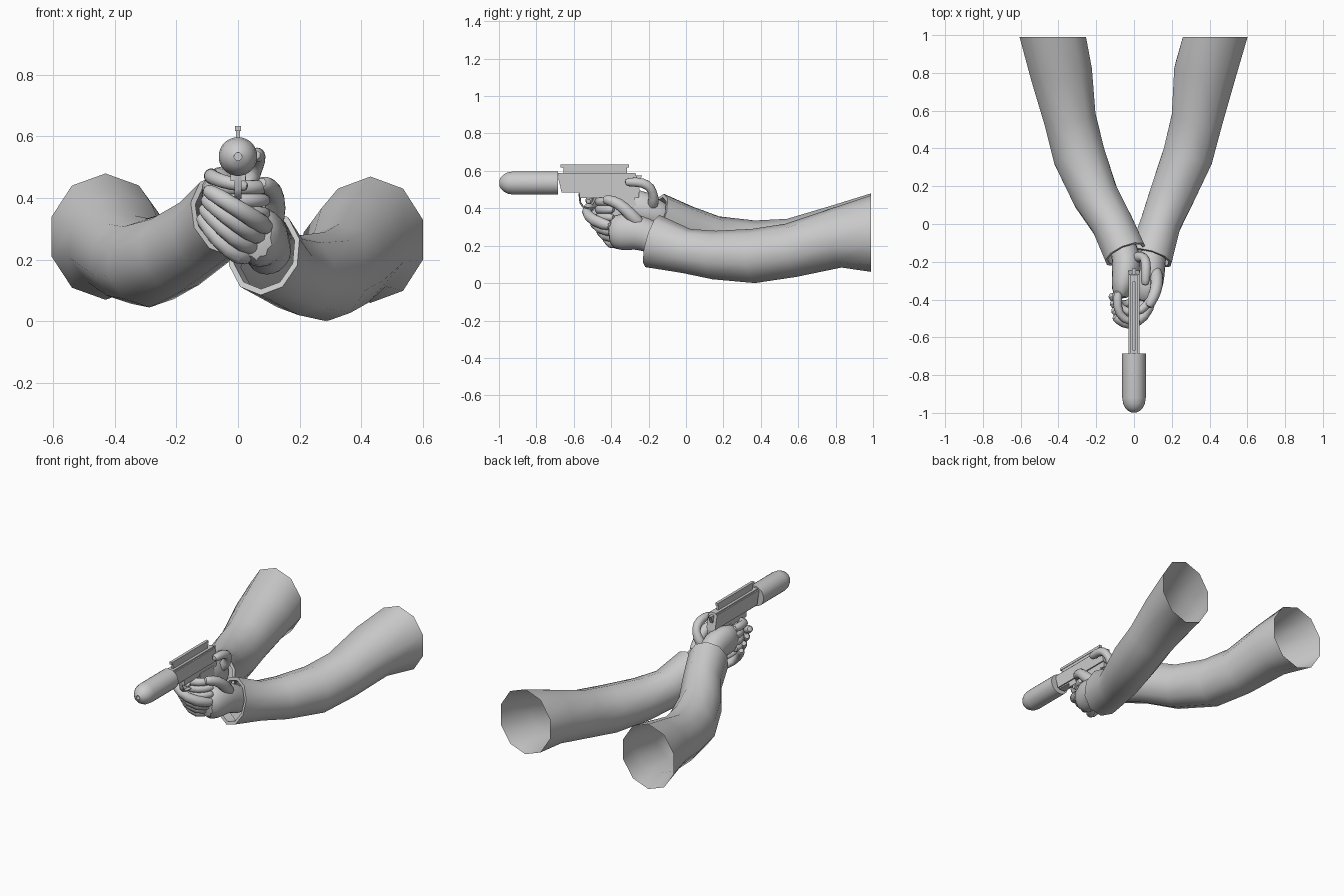
import bpy, bmesh, math
from mathutils import Vector

if "Cube" in bpy.data.objects:
    bpy.data.objects.remove(bpy.data.objects["Cube"])

grey = bpy.data.materials.new("plain_grey")
grey.use_nodes = True
grey.diffuse_color = (0.6, 0.6, 0.6, 1)
grey.node_tree.nodes["Principled BSDF"].inputs["Base Color"].default_value = (0.6, 0.6, 0.6, 1)


def finish(name, bm, angle=40, subdivide=0):
    bmesh.ops.recalc_face_normals(bm, faces=bm.faces)
    mesh = bpy.data.meshes.new(name)
    bm.to_mesh(mesh)
    bm.free()
    mesh.materials.append(grey)
    obj = bpy.data.objects.new(name, mesh)
    bpy.context.collection.objects.link(obj)
    if subdivide:
        obj.modifiers.new("round", "SUBSURF").levels = subdivide
        obj.modifiers["round"].render_levels = subdivide
    bpy.ops.object.select_all(action="DESELECT")
    obj.select_set(True)
    bpy.context.view_layer.objects.active = obj
    bpy.ops.object.shade_smooth_by_angle(angle=math.radians(angle))
    return obj


def tube(bm, rings, sides, start=None, caps=True):
    """Loft ellipses (x, y, z, half width, half height) along their centres."""
    centres = [Vector(r[:3]) for r in rings]
    loops, last = [], start
    for i, ring in enumerate(rings):
        d = centres[min(i + 1, len(rings) - 1)] - centres[max(i - 1, 0)]
        if i == 0 and start:
            d = start
        if d.length < 1e-5:
            d = last
        if last and d.dot(last) < 0:
            d = -d
        d = d.normalized()
        last = d
        side = d.cross(Vector((0, 0, 1)))
        side = side.normalized() if side.length > 0.05 else Vector((1, 0, 0))
        up = side.cross(d)
        loop = []
        for k in range(sides):
            a = math.tau * (k + 0.5) / sides
            loop.append(bm.verts.new(centres[i] + side * math.cos(a) * ring[3] + up * math.sin(a) * ring[-1]))
        loops.append(loop)
    for a, b in zip(loops, loops[1:]):
        for k in range(sides):
            n = (k + 1) % sides
            bm.faces.new((a[k], a[n], b[n], b[k]))
    if caps:
        bm.faces.new(loops[0])
        bm.faces.new(loops[-1])


def finger(bm, points, r):
    """Tapered finger with a rounded tip."""
    count = len(points)
    rings = [(*p, r * (1.12 - 0.25 * i / (count - 1))) for i, p in enumerate(points)]
    tip, before = Vector(points[-1]), Vector(points[-2])
    end = tip + (tip - before).normalized() * r * 0.7
    rings.append((*end, r * 0.55))
    tube(bm, rings, 8)


def box(bm, x, y0, y1, z0, z1, slant=0):
    """Block centred on x = 0; slant moves its lower edge back."""
    result = bmesh.ops.create_cube(bm, size=1)
    for v in result["verts"]:
        low = v.co.z < 0
        v.co = (v.co.x * 2 * x, (y0 if v.co.y < 0 else y1) + (slant if low else 0), z0 if low else z1)


# Sleeves: open at the shoulder, with a thick cuff folded inward
def sleeve(name, rings):
    x, y, z, w, h = rings[-1]
    fx, fy, fz = (Vector(rings[-1][:3]) - Vector(rings[-2][:3])).normalized() * 0.06
    lip = [(x, y, z, w * 0.86, h * 0.86), (x - fx, y - fy, z - fz, w * 0.8, h * 0.8)]
    bm = bmesh.new()
    tube(bm, rings + lip, 10, start=Vector((0, -1, 0)), caps=False)
    finish(name, bm, 50)


sleeve("left_sleeve", [
    (0.43, 0.99, 0.265, 0.18, 0.205), (0.375, 0.8, 0.24, 0.172, 0.16),
    (0.335, 0.56, 0.175, 0.143, 0.145), (0.285, 0.36, 0.145, 0.14, 0.145),
    (0.2, 0.15, 0.15, 0.125, 0.13), (0.14, 0, 0.172, 0.112, 0.12),
    (0.085, -0.18, 0.225, 0.122, 0.145)])
sleeve("right_sleeve", [
    (-0.43, 0.99, 0.275, 0.185, 0.205), (-0.385, 0.8, 0.255, 0.172, 0.16),
    (-0.34, 0.56, 0.2, 0.145, 0.145), (-0.29, 0.36, 0.19, 0.145, 0.145),
    (-0.205, 0.15, 0.225, 0.128, 0.135), (-0.115, 0, 0.285, 0.115, 0.13),
    (-0.045, -0.16, 0.345, 0.118, 0.14)])

# Right hand: palm behind the grip, fingers wrapped round the front
bm = bmesh.new()
tube(bm, [(-0.07, -0.08, 0.32, 0.075, 0.08), (-0.045, -0.16, 0.365, 0.078, 0.085),
          (-0.035, -0.23, 0.4, 0.085, 0.1), (-0.055, -0.31, 0.415, 0.07, 0.1),
          (-0.075, -0.4, 0.41, 0.045, 0.085)], 10)
for i in range(3):
    z = 0.435 - 0.042 * i
    finger(bm, [(-0.085, -0.34, z), (-0.1, -0.42, z), (-0.04, -0.475, z),
                (0.05, -0.46, z), (0.085, -0.4, z)], 0.028)
finger(bm, [(-0.08, -0.34, 0.47), (-0.095, -0.44, 0.475), (-0.06, -0.51, 0.455), (0.015, -0.52, 0.44)], 0.026)
finger(bm, [(0, -0.18, 0.4), (0.045, -0.17, 0.46), (0.06, -0.185, 0.51), (0.065, -0.23, 0.54), (0.06, -0.305, 0.54)], 0.031)
finish("right_hand", bm, 60, 1)

# Left hand: cupped underneath, fingers rising across the front
bm = bmesh.new()
tube(bm, [(0.11, -0.1, 0.2, 0.08, 0.085), (0.09, -0.18, 0.245, 0.082, 0.09),
          (0.085, -0.26, 0.275, 0.085, 0.1), (0.07, -0.34, 0.275, 0.085, 0.11),
          (0.055, -0.42, 0.27, 0.065, 0.085)], 10)
for i in range(4):
    t = i / 3
    path = [((0.1, -0.38, 0.3), (0.05, -0.32, 0.22)), ((0.055, -0.5, 0.33), (0, -0.42, 0.2)),
            ((-0.03, -0.545, 0.385), (-0.07, -0.435, 0.265)), ((-0.09, -0.5, 0.42), (-0.115, -0.385, 0.33))]
    finger(bm, [Vector(a).lerp(Vector(b), t) for a, b in path], 0.033 - 0.004 * t)
finger(bm, [(0.11, -0.23, 0.3), (0.125, -0.3, 0.37), (0.115, -0.36, 0.43), (0.085, -0.42, 0.445)], 0.036)
finish("left_hand", bm, 60, 1)

# Suppressor: domed cylinder with a bore
bm = bmesh.new()
profile = [(-0.685, 0.063), (-0.92, 0.063)]
profile += [(-0.92 - 0.08 * math.sin(a), 0.063 * math.cos(a)) for a in (0.4, 0.75, 1.05, 1.37)]
profile += [(-0.96, 0.0125)]
tube(bm, [(0, y, 0.535, r) for y, r in profile], 24, start=Vector((0, -1, 0)))
finish("suppressor", bm)

# Slide with bevelled edges and a sloped rear
bm = bmesh.new()
box(bm, 0.03, -0.69, -0.27, 0.485, 0.588, 0.025)
bmesh.ops.bevel(bm, geom=[e for e in bm.edges if abs(e.verts[0].co.y - e.verts[1].co.y) > 0.2],
                offset=0.008, segments=2, affect="EDGES")
finish("slide", bm, 30)

# Frame and raked grip
bm = bmesh.new()
box(bm, 0.024, -0.57, -0.25, 0.455, 0.49)
box(bm, 0.026, -0.42, -0.28, 0.27, 0.47, 0.05)
finish("frame_and_grip", bm, 30)

# Sighting rail: thin web with a wider bar on top
bm = bmesh.new()
box(bm, 0.006, -0.655, -0.315, 0.58, 0.622)
box(bm, 0.009, -0.67, -0.305, 0.618, 0.634)
finish("sighting_rail", bm, 30)

# Rear hammer
bm = bmesh.new()
box(bm, 0.01, -0.29, -0.235, 0.53, 0.575, -0.02)
finish("hammer", bm, 30)

# Trigger guard and trigger
bm = bmesh.new()
tube(bm, [(0, y, z, 0.014, 0.005) for y, z in
          ((-0.57, 0.48), (-0.565, 0.43), (-0.55, 0.408), (-0.52, 0.4), (-0.45, 0.4), (-0.42, 0.42))], 6)
tube(bm, [(0, y, z, 0.008) for y, z in ((-0.48, 0.47), (-0.49, 0.445), (-0.505, 0.42))], 6)
finish("trigger_guard", bm)
